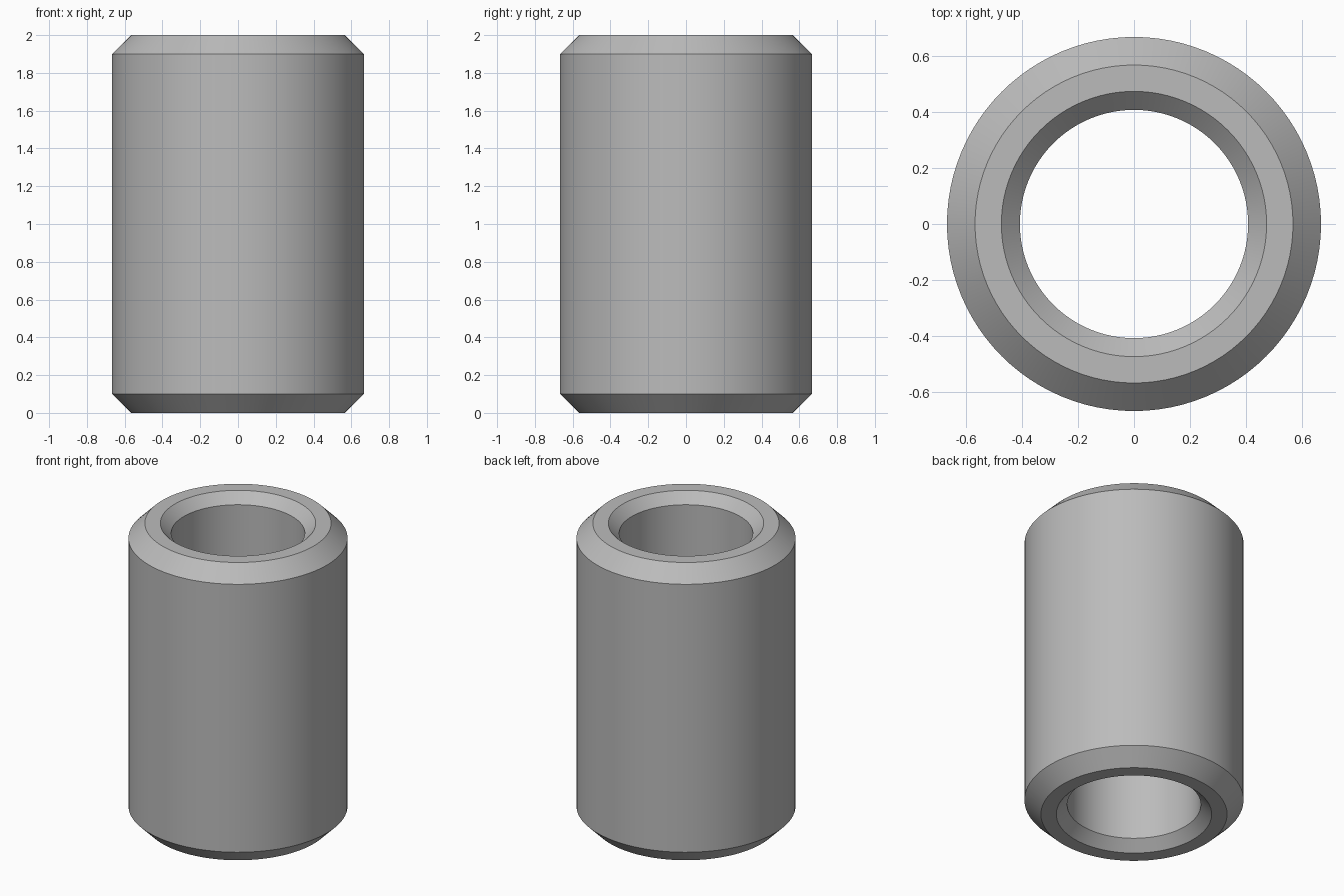
import bpy, bmesh, math

cube = bpy.data.objects.get("Cube")
if cube:
    bpy.data.objects.remove(cube, do_unlink=True)

SEGMENTS = 96
HEIGHT = 2.0
OUTER, OUTER_CHAMFER = 0.667, 0.1
BORE, BORE_CHAMFER = 0.407, 0.066

# Plain grey metal
grey = bpy.data.materials.new("grey_metal")
grey.use_nodes = True
colour = (0.5, 0.5, 0.5, 1)
grey.diffuse_color = colour
grey.node_tree.nodes["Principled BSDF"].inputs["Base Color"].default_value = colour

# Closed wall section: up the outside, down the bore
outside = [(OUTER - OUTER_CHAMFER, 0), (OUTER, OUTER_CHAMFER)]
inside = [(BORE + BORE_CHAMFER, 0), (BORE, BORE_CHAMFER)]


def flip(points):
    return [(r, HEIGHT - z) for r, z in reversed(points)]


profile = outside + flip(outside) + flip(inside)[::-1] + inside[::-1]

# Revolve the section into a sleeve
bm = bmesh.new()
rings = []
for r, z in profile:
    rings.append([bm.verts.new((r * math.cos(a), r * math.sin(a), z))
                  for a in (math.tau * i / SEGMENTS for i in range(SEGMENTS))])
for k, low in enumerate(rings):
    high = rings[(k + 1) % len(rings)]
    for i in range(SEGMENTS):
        j = (i + 1) % SEGMENTS
        bm.faces.new((low[i], low[j], high[j], high[i]))
bmesh.ops.recalc_face_normals(bm, faces=bm.faces)

mesh = bpy.data.meshes.new("sleeve")
bm.to_mesh(mesh)
bm.free()
mesh.materials.append(grey)
sleeve = bpy.data.objects.new("sleeve", mesh)
bpy.context.collection.objects.link(sleeve)

# Smooth round walls, crisp chamfer edges
bpy.ops.object.select_all(action='DESELECT')
sleeve.select_set(True)
bpy.context.view_layer.objects.active = sleeve
bpy.ops.object.shade_smooth_by_angle(angle=math.radians(30))
